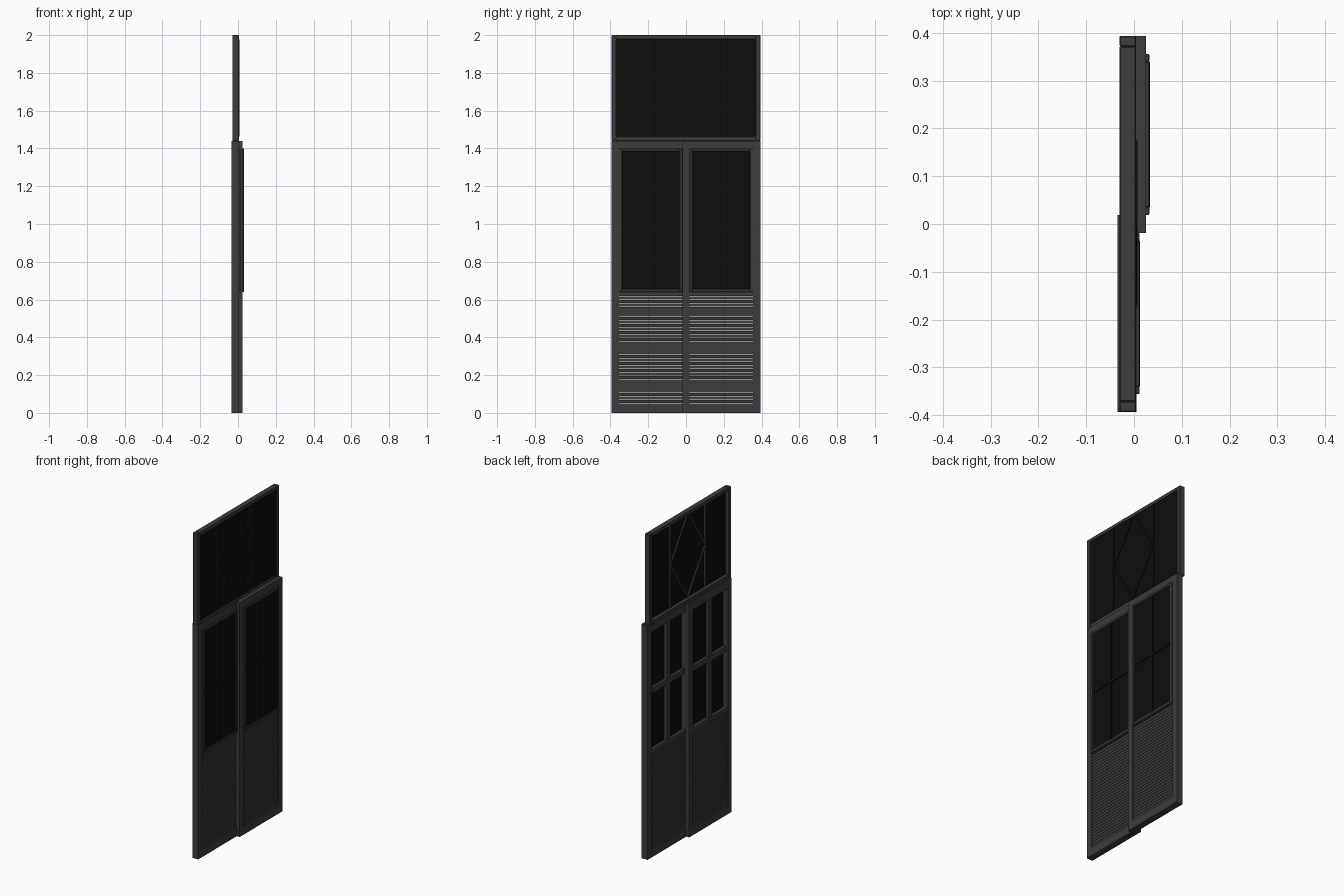
import bpy, bmesh, math
from mathutils import Matrix

if "Cube" in bpy.data.objects:
    bpy.data.objects.remove(bpy.data.objects["Cube"])


def material(name, value):
    m = bpy.data.materials.new(name)
    m.use_nodes = True
    col = (value, value, value, 1)
    m.diffuse_color = col
    m.node_tree.nodes["Principled BSDF"].inputs["Base Color"].default_value = col
    return m


GREY = material("charcoal_frame", 0.045)
BLACK = material("black_glass", 0.004)


def add_box(bm, x, y, z, tilt=0):
    """Box from three (low, high) ranges, optionally turned about x."""
    spans = (x, y, z)
    centre = Matrix.Translation([(a + b) / 2 for a, b in spans])
    size = Matrix.Diagonal([b - a for a, b in spans] + [1])
    bmesh.ops.create_cube(bm, size=1, matrix=centre @ Matrix.Rotation(tilt, 4, "X") @ size)


def finish(bm, name, mat, bevel=0):
    mesh = bpy.data.meshes.new(name)
    bm.to_mesh(mesh)
    bm.free()
    mesh.materials.append(mat)
    ob = bpy.data.objects.new(name, mesh)
    bpy.context.collection.objects.link(ob)
    if bevel:
        mod = ob.modifiers.new("edge", "BEVEL")
        mod.width = bevel
        mod.segments = 1
    return ob


def frame(name, x, y, z, w, bevel=0):
    """Rectangular border: two full-height stiles and two rails."""
    bm = bmesh.new()
    for a in (y[0], y[1] - w):
        add_box(bm, x, (a, a + w), z)
    for a in (z[0], z[1] - w):
        add_box(bm, x, (y[0] + w, y[1] - w), (a, a + w))
    return finish(bm, name, GREY, bevel)


def panel(name, mat, *spans):
    bm = bmesh.new()
    add_box(bm, *spans)
    return finish(bm, name, mat)


def cross_bars(name, mat, x, y, z, w):
    bm = bmesh.new()
    cy, cz = sum(y) / 2, sum(z) / 2
    add_box(bm, x, (cy - w / 2, cy + w / 2), z)
    add_box(bm, x, y, (cz - w / 2, cz + w / 2))
    finish(bm, name, mat)


def lattice(name, mat, x, w):
    """Diamond with an upright bar through each side corner."""
    bm = bmesh.new()
    half_y, half_z, cz = 0.17, 0.255, 1.72
    length = math.hypot(half_y, half_z)
    for sy in (-1, 1):
        add_box(bm, x, (sy * half_y - w / 2, sy * half_y + w / 2), (1.465, 1.975))
        for sz in (-1, 1):
            y, z = sy * half_y / 2, cz + sz * half_z / 2
            add_box(bm, x, (y - w / 2, y + w / 2), (z - length / 2, z + length / 2),
                    sy * sz * math.atan2(half_y, half_z))
    finish(bm, name, mat)


# Transom window
frame("transom_frame", (-0.03, 0.004), (-0.394, 0.394), (1.44, 2), 0.022, 0.002)
panel("transom_glass", BLACK, (-0.008, 0.004), (-0.373, 0.373), (1.462, 1.978))
lattice("transom_inner_lattice", GREY, (-0.016, -0.008), 0.01)
lattice("transom_outer_lattice", BLACK, (0.004, 0.007), 0.01)


def door_leaf(side, x0, y0):
    """Sliding leaf: x0 is its back face, y0 its low edge."""
    x1, y1 = x0 + 0.04, y0 + 0.413
    inner = (y0 + 0.038, y1 - 0.038)
    # Stiles and rails
    bm = bmesh.new()
    for span in ((y0, inner[0]), (inner[1], y1)):
        add_box(bm, (x0, x1), span, (0, 1.44))
    for z in ((0, 0.05), (0.635, 0.66), (1.385, 1.44)):
        add_box(bm, (x0, x1), inner, z)
    finish(bm, side + "_leaf_frame", GREY)
    # Glazing with moulding and bars on both faces
    frame(side + "_glass_moulding", (x1 - 0.006, x1 + 0.007), inner, (0.64, 1.4), 0.016, 0.002)
    pane, height = (inner[0] + 0.016, inner[1] - 0.016), (0.656, 1.384)
    panel(side + "_glass", BLACK, (x0 + 0.02, x1 + 0.004), pane, height)
    cross_bars(side + "_inner_bars", GREY, (x0 + 0.002, x0 + 0.02), pane, height, 0.034)
    cross_bars(side + "_outer_bars", BLACK, (x1 + 0.004, x1 + 0.008), pane, height, 0.02)
    # Slatted lower panel
    bm = bmesh.new()
    count = 32
    pitch = 0.585 / count
    for i in range(count):
        z = 0.05 + i * pitch
        add_box(bm, (x0 + 0.006, x1 - 0.006), inner, (z + 0.002, z + pitch))
    finish(bm, side + "_slats", GREY)


door_leaf("front", -0.035, -0.394)
door_leaf("rear", -0.015, -0.019)
